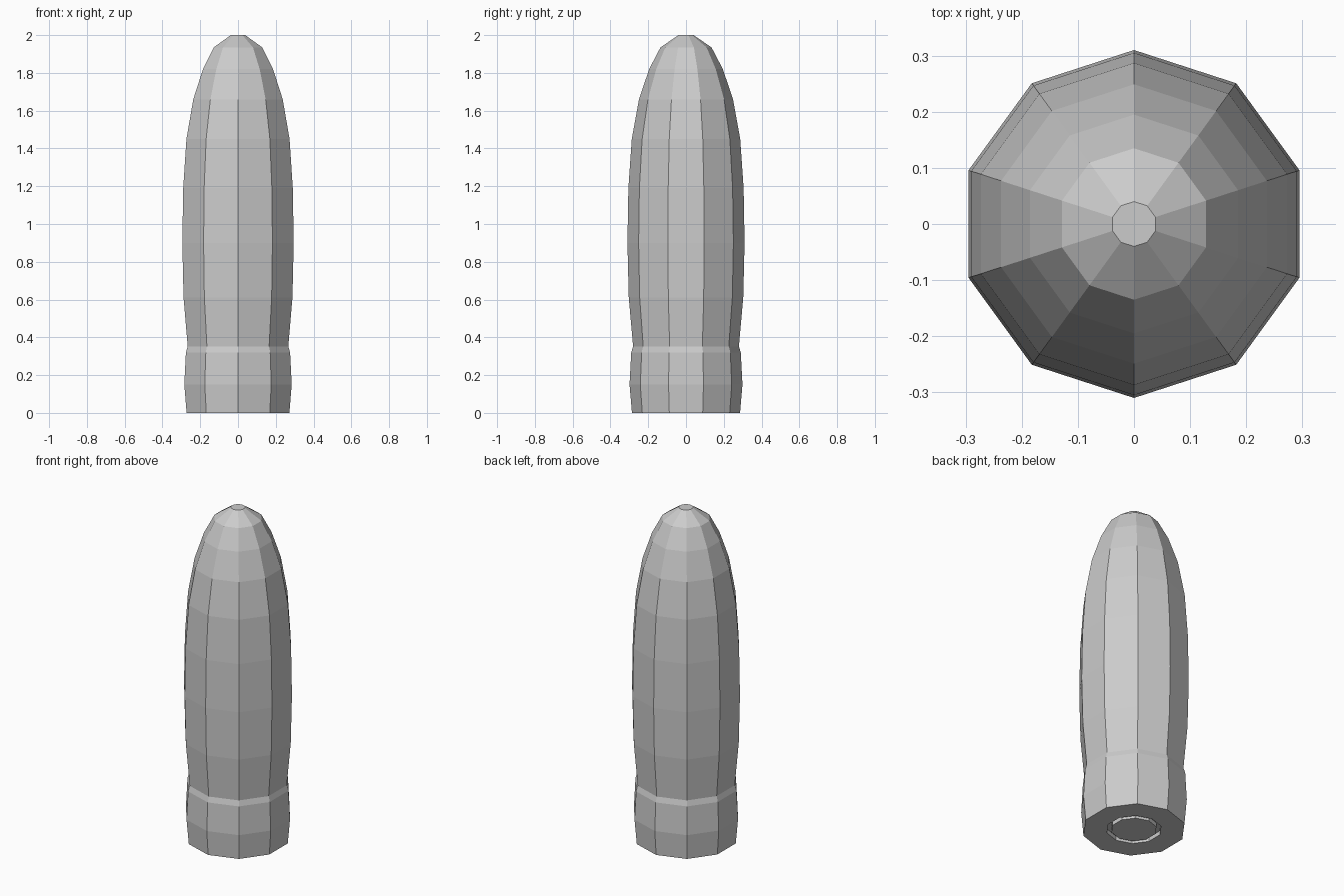
import bpy
import bmesh
from math import cos, sin, pi

SIDES = 10

cube = bpy.data.objects.get("Cube")
if cube:
    bpy.data.objects.remove(cube, do_unlink=True)

grey = bpy.data.materials.new("light_grey")
grey.use_nodes = True
colour = (0.6, 0.6, 0.6, 1)
grey.diffuse_color = colour
grey.node_tree.nodes["Principled BSDF"].inputs["Base Color"].default_value = colour


def lathe(name, profile):
    """Revolve (radius, z) points into a flat-sided solid with capped ends."""
    bm = bmesh.new()
    angles = [pi / 2 + 2 * pi * i / SIDES for i in range(SIDES)]
    rings = [[bm.verts.new((r * cos(a), r * sin(a), z)) for a in angles]
             for r, z in profile]
    for low, high in zip(rings, rings[1:]):
        for i in range(SIDES):
            j = (i + 1) % SIDES
            bm.faces.new((low[i], low[j], high[j], high[i]))
    bm.faces.new(rings[0][::-1])
    bm.faces.new(rings[-1])
    bmesh.ops.recalc_face_normals(bm, faces=bm.faces)
    mesh = bpy.data.meshes.new(name)
    bm.to_mesh(mesh)
    bm.free()
    mesh.materials.append(grey)
    obj = bpy.data.objects.new(name, mesh)
    bpy.context.collection.objects.link(obj)
    return obj


# Round body: recess in the base, rim, step, swelling sides and blunt nose
lathe("tapered_body", [
    (0.127, 0.025), (0.153, 0.025), (0.153, 0), (0.286, 0),
    (0.299, 0.15), (0.290, 0.32), (0.280, 0.352), (0.303, 0.61),
    (0.310, 0.90), (0.305, 1.19), (0.287, 1.45), (0.249, 1.66),
    (0.195, 1.82), (0.135, 1.935), (0.04, 2.0),
])

# Round plug sitting in the base recess
lathe("base_plug", [(0.127, 0), (0.127, 0.025)])
